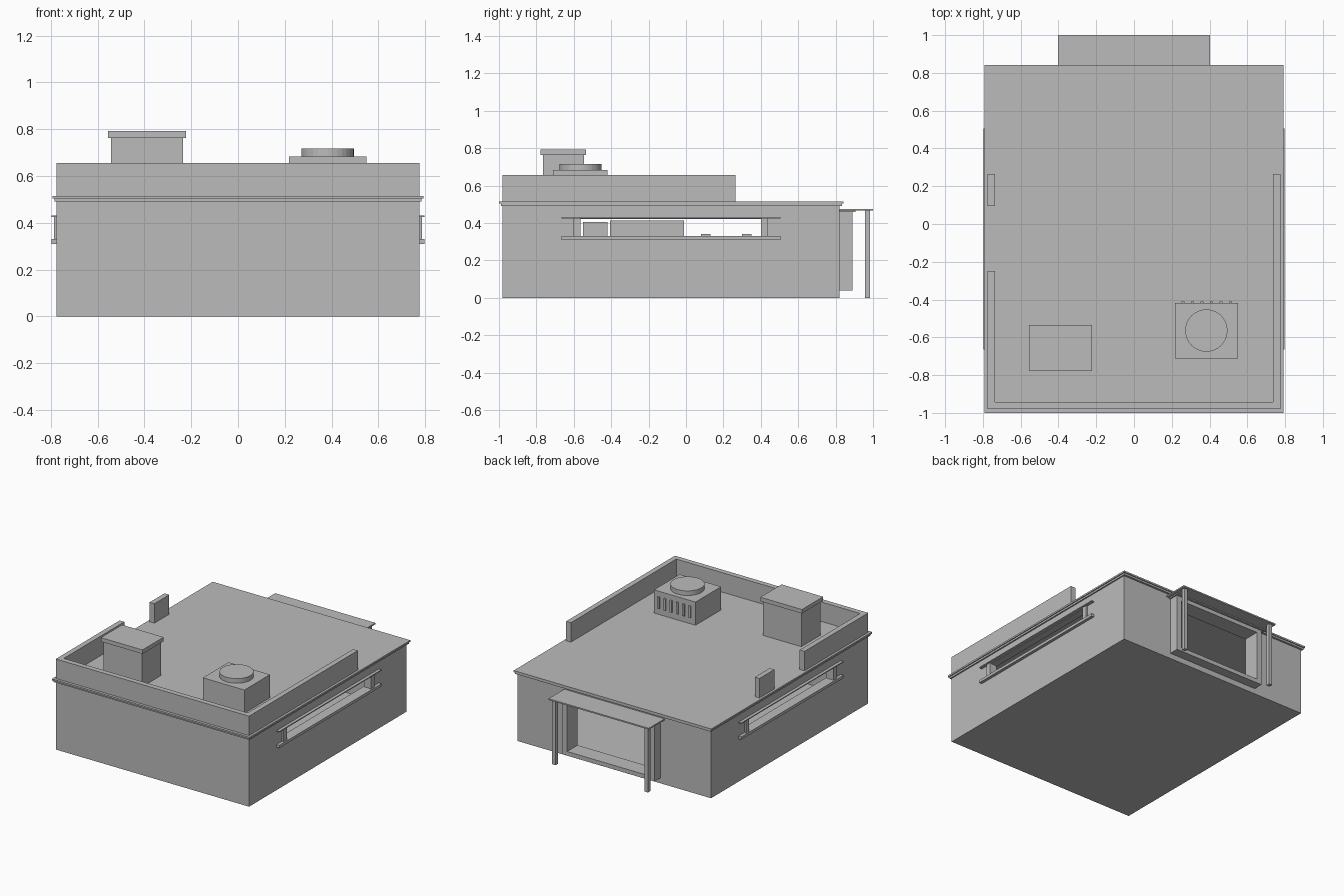
import bpy
import bmesh
import math
from mathutils import Matrix, Vector

old = bpy.data.objects.get("Cube")
if old:
    bpy.data.objects.remove(old, do_unlink=True)

grey = bpy.data.materials.new("plain grey")
grey.use_nodes = True
grey.diffuse_color = (0.5, 0.5, 0.5, 1)
grey.node_tree.nodes["Principled BSDF"].inputs["Base Color"].default_value = (0.5, 0.5, 0.5, 1)


def finish(name, bm):
    mesh = bpy.data.meshes.new(name)
    bm.to_mesh(mesh)
    bm.free()
    mesh.materials.append(grey)
    obj = bpy.data.objects.new(name, mesh)
    bpy.context.scene.collection.objects.link(obj)
    return obj


def box(name, x, y, z):
    """Box from (low, high) pairs on each axis."""
    low, high = map(Vector, zip(x, y, z))
    bm = bmesh.new()
    bmesh.ops.create_cube(bm, size=1, matrix=Matrix.Translation((low + high) / 2)
                          @ Matrix.Diagonal((*(high - low), 1)))
    return finish(name, bm)


def prism(name, outline, z0, z1):
    """Extrude a closed plan outline upwards."""
    bm = bmesh.new()
    face = bm.faces.new([bm.verts.new((x, y, z0)) for x, y in outline])
    top = bmesh.ops.extrude_face_region(bm, geom=[face])["geom"]
    bmesh.ops.translate(bm, vec=(0, 0, z1 - z0),
                        verts=[g for g in top if isinstance(g, bmesh.types.BMVert)])
    bmesh.ops.recalc_face_normals(bm, faces=bm.faces)
    return finish(name, bm)


def cut(obj, *spans):
    """Subtract a box from an object."""
    cutter = box("cutter", *spans)
    cutter.hide_render = True
    mod = obj.modifiers.new("cut", "BOOLEAN")
    mod.operation = "DIFFERENCE"
    mod.solver = "EXACT"
    mod.object = cutter
    bpy.context.view_layer.objects.active = obj
    bpy.ops.object.modifier_apply(modifier=mod.name)
    bpy.data.objects.remove(cutter, do_unlink=True)


# Hollow building with a rear doorway and side windows facing each other
body = box("building_walls", (-.775, .775), (-.98, .82), (0, .495))
cut(body, (-.725, .725), (-.93, .77), (.04, .46))
cut(body, (-.33, .33), (.7, .9), (.07, .43))
cut(body, (-.9, .9), (-.57, .405), (.33, .42))

# Stepped roof slab
box("roof_lower_band", (-.785, .785), (-.99, .835), (.49, .503))
box("roof_slab", (-.792, .792), (-1, .842), (.503, .515))

# Broken parapet around the roof
prism("parapet", [(-.775, -.25), (-.775, -.98), (.775, -.98), (.775, .265),
                  (.737, .265), (.737, -.942), (-.737, -.942), (-.737, -.25)], .513, .656)
box("parapet_fragment", (-.775, -.737), (.095, .265), (.513, .656))

# Window ledges, hoods and jambs on both sides
for side, label in ((1, "left"), (-1, "right")):
    def span(a, b):
        return tuple(sorted((side * a, side * b)))
    box(label + "_window_ledge", span(.75, .797), (-.665, .505), (.31, .33))
    box(label + "_window_hood", span(.75, .797), (-.665, .505), (.424, .431))
    for y0, y1, end in ((-.602, -.565, "front"), (.4, .438, "rear")):
        box(f"{label}_window_{end}_jamb", span(.735, .787), (y0, y1), (.33, .424))

# Rear door surround
surround = box("door_surround", (-.37, .37), (.81, .89), (.04, .462))
cut(surround, (-.33, .33), (.7, 1), (.07, .43))

# Canopy on two posts
box("canopy", (-.402, .402), (.82, 1), (.466, .476))
box("canopy_wall_beam", (-.38, .38), (.82, .905), (.458, .466))
for x, label in ((.37, "left"), (-.37, "right")):
    box(label + "_canopy_post", (x - .014, x + .014), (.957, .985), (0, .467))

# Interior furniture
box("counter", (-.25, .25), (-.405, -.01), (.04, .413))
box("cabinet", (-.25, .25), (-.55, -.42), (.04, .405))
for y in (.105, .325):
    box("stool", (-.025, .025), (y - .025, y + .025), (.04, .34))

# Chimney
box("chimney_shaft", (-.543, -.235), (-.765, -.545), (.51, .765))
box("chimney_cap", (-.556, -.222), (-.777, -.534), (.763, .792))

# Cooling unit with round fan and vent bars
box("cooling_unit", (.217, .55), (-.712, -.419), (.51, .683))
bm = bmesh.new()
bmesh.ops.create_cone(bm, cap_ends=True, segments=32, radius1=.112, radius2=.112, depth=.035,
                      matrix=Matrix.Translation((.383, -.564, .699)))
fan = finish("fan_housing", bm)
for i in range(6):
    x = .26 + i * .05
    box("vent_bar", (x - .008, x + .008), (-.43, -.41), (.56, .645))
